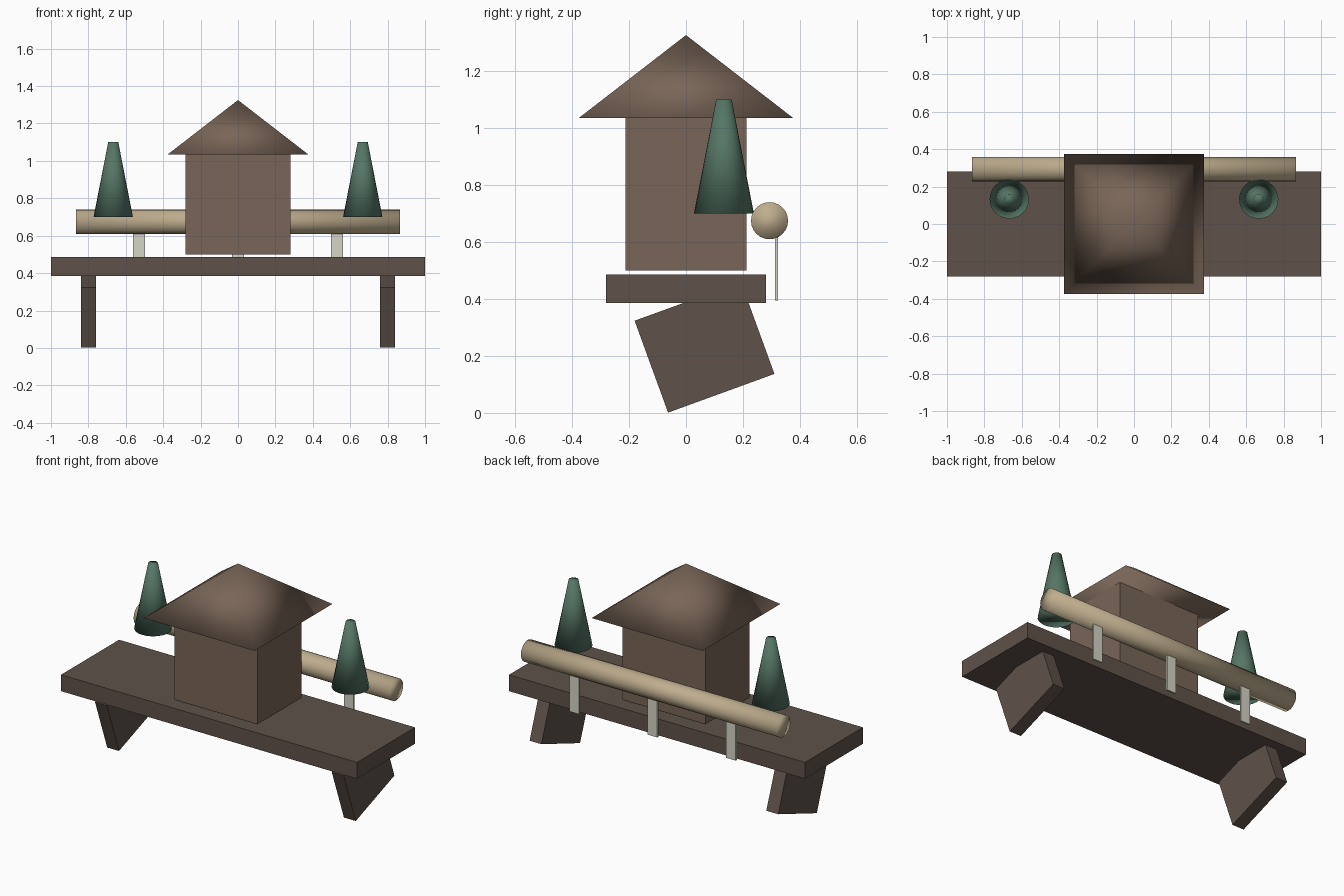
import bpy
from math import radians, sqrt

if "Cube" in bpy.data.objects:
    bpy.data.objects.remove(bpy.data.objects["Cube"])


def paint(name, rgb):
    m = bpy.data.materials.new(name)
    m.diffuse_color = (*rgb, 1)
    m.use_nodes = True
    m.node_tree.nodes["Principled BSDF"].inputs["Base Color"].default_value = m.diffuse_color
    return m


DARK = paint("dark_wood", (0.115, 0.085, 0.068))
BROWN = paint("brown_wood", (0.19, 0.13, 0.095))
GREEN = paint("pine_green", (0.09, 0.18, 0.13))
LOG = paint("pale_wood", (0.52, 0.42, 0.27))
POST = paint("pale_grey", (0.66, 0.66, 0.57))


def finish(name, mat, smooth=False):
    ob = bpy.context.object
    ob.name = name
    ob.data.materials.append(mat)
    # apply scale and rotation so that shading normals are exact
    bpy.ops.object.transform_apply(location=False, rotation=True, scale=True)
    if smooth:
        bpy.ops.object.shade_smooth()
    return ob


def box(name, loc, size, mat, rot=(0, 0, 0)):
    bpy.ops.mesh.primitive_cube_add(size=1, location=loc, rotation=rot)
    bpy.context.object.scale = size
    return finish(name, mat)


def cone(name, loc, r1, r2, depth, sides, mat, rot=(0, 0, 0)):
    bpy.ops.mesh.primitive_cone_add(vertices=sides, radius1=r1, radius2=r2,
                                    depth=depth, location=loc, rotation=rot)
    return finish(name, mat, smooth=True)


# Platform board
box("platform", (0, 0, 0.435), (2, 0.56, 0.1), DARK)

# Tilted slab legs, both leaning the same way
for side, s in (("left", -1), ("right", 1)):
    box(f"{side}_leg", (s * 0.8, 0.065, 0.23), (0.08, 0.397, 0.343), DARK,
        (radians(20), 0, 0))

# Hut body and four-sided roof
box("hut_body", (0, 0, 0.7675), (0.56, 0.426, 0.535), BROWN)
cone("hut_roof", (0, 0, 1.18), 0.375 * sqrt(2), 0, 0.29, 4, BROWN,
     (0, 0, radians(45)))

# Trees
for side, s in (("left", -1), ("right", 1)):
    cone(f"{side}_tree", (s * 0.667, 0.133, 0.9), 0.105, 0.027, 0.4, 24, GREEN)

# Log rail at the back with its thin posts
cone("log_rail", (0, 0.293, 0.674), 0.065, 0.065, 1.73, 24, LOG,
     (0, radians(90), 0))
for i, x in enumerate((-0.53, 0, 0.53)):
    box(f"rail_post_{i + 1}", (x, 0.318, 0.525), (0.064, 0.011, 0.26), POST)
